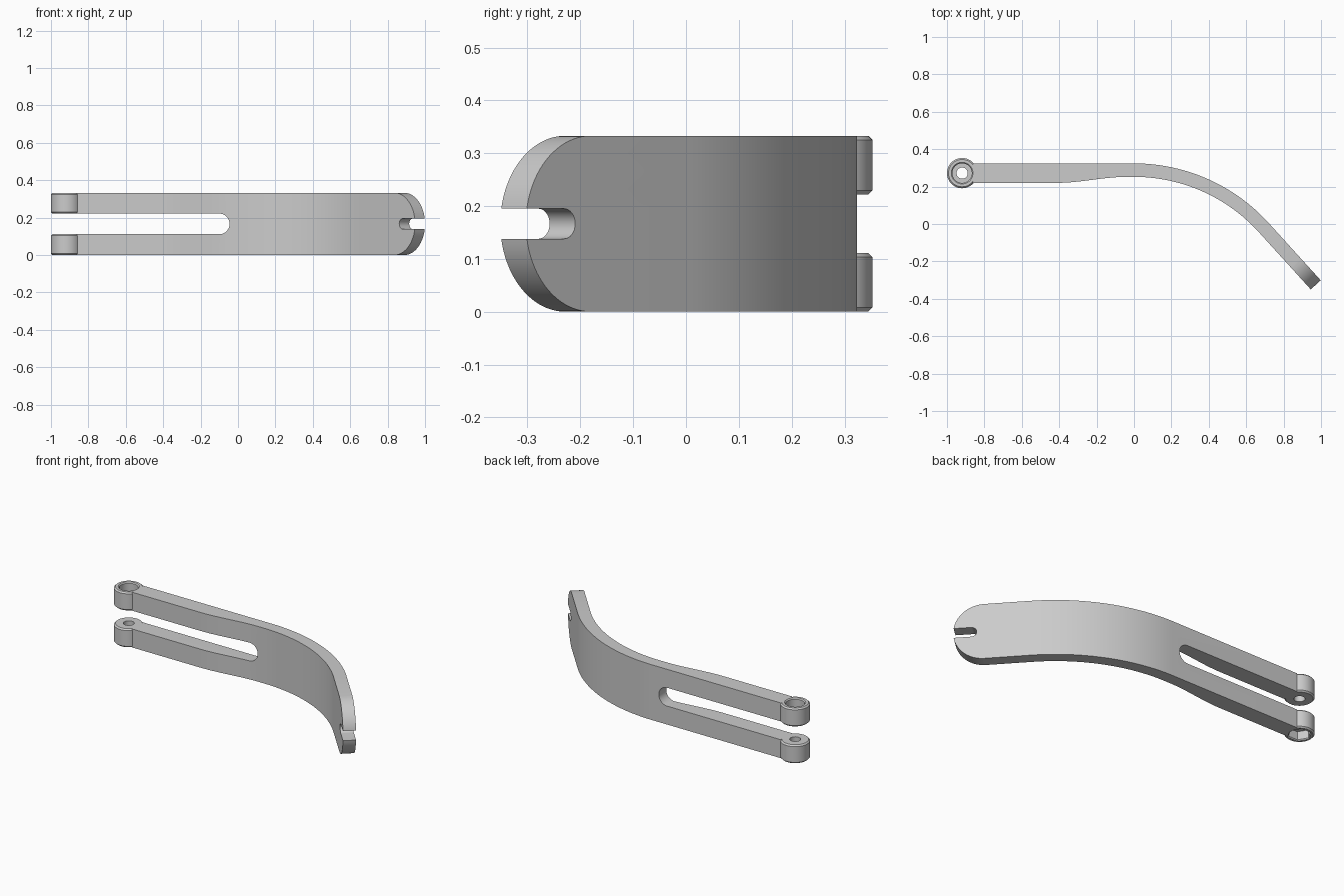
import bpy, bmesh
from math import sin, cos, pi, radians
from mathutils import Vector as V

if "Cube" in bpy.data.objects:
    bpy.data.objects.remove(bpy.data.objects["Cube"])

H = 0.333            # full height
MID = H / 2
SLOT = 0.0552        # half width of the long slot
T = 0.072            # thickness of the curved blade
ANG = radians(47.7)  # final slope of the blade
D = V((cos(ANG), -sin(ANG), 0))
N = V((sin(ANG), cos(ANG), 0))
TIP = V((1.0, -0.303, 0))
X, Y, Z = V((1, 0, 0)), V((0, 1, 0)), V((0, 0, 1))


def finish(name, bm):
    bmesh.ops.recalc_face_normals(bm, faces=bm.faces)
    me = bpy.data.meshes.new(name)
    bm.to_mesh(me)
    bm.free()
    ob = bpy.data.objects.new(name, me)
    bpy.context.collection.objects.link(ob)
    return ob


def prism(name, pts, origin, u, v, w):
    """Extrude a 2D outline lying in the u/v plane along w."""
    bm = bmesh.new()
    a = [bm.verts.new(origin + u * p + v * q) for p, q in pts]
    b = [bm.verts.new(vert.co + w) for vert in a]
    bm.faces.new(a)
    bm.faces.new(b[::-1])
    for i in range(len(a)):
        j = (i + 1) % len(a)
        bm.faces.new((a[i], a[j], b[j], b[i]))
    return finish(name, bm)


def lathe(name, profile, centre, seg=48):
    """Spin a closed (radius, z, is_hex) profile about a vertical axis."""
    bm = bmesh.new()
    rings = []
    for r, z, hexed in profile:
        ring = []
        for i in range(seg):
            t = 2 * pi * i / seg
            k = cos(pi / 6) / cos(t % (pi / 3) - pi / 6) if hexed else 1
            ring.append(bm.verts.new((centre[0] + r * k * cos(t), centre[1] + r * k * sin(t), z)))
        rings.append(ring)
    for n, ra in enumerate(rings):
        rb = rings[(n + 1) % len(rings)]
        for i in range(seg):
            j = (i + 1) % seg
            bm.faces.new((ra[i], ra[j], rb[j], rb[i]))
    return finish(name, bm)


def arc(cx, cy, r, a0, a1, n):
    return [(cx + r * cos(a0 + (a1 - a0) * i / n), cy + r * sin(a0 + (a1 - a0) * i / n))
            for i in range(n + 1)]


def smooth(ob):
    bpy.ops.object.select_all(action='DESELECT')
    ob.select_set(True)
    bpy.context.view_layer.objects.active = ob
    bpy.ops.object.shade_smooth_by_angle(angle=radians(30))


# Blade side profile: straight arm, arc, straight tail, then back along the inside
R, CY = 0.973, 0.324 - 0.973
outer = [(-0.86, 0.324)] + arc(0, CY, R, pi / 2, pi / 2 - ANG, 40) + [tuple(TIP.xy)]
inner = [tuple((TIP - N * T).xy)] + arc(0, CY, R - T, pi / 2 - ANG, pi / 2, 40)
for i in range(17):
    t = 1 - i / 16
    inner.append((-0.41 + 0.37 * t, 0.220 + (CY + R - T - 0.220) * t * t * (3 - 2 * t)))
inner.append((-0.86, 0.220))
blade = prism("lever_blade", outer + inner, V((0, 0, 0)), X, Y, Z * H)

# Long slot cutter with a rounded end
slot = [(-1.2, -SLOT)] + arc(-0.045 - SLOT, 0, SLOT, -pi / 2, pi / 2, 24) + [(-1.2, SLOT)]
cut_slot = prism("slot_cutter", slot, V((0, -0.2, MID)), X, Z, Y * 0.9)

# Tip cutter: leaves a round end with a notch in it
g, depth = 0.0285, 0.126
a0 = 0.172
half = arc(-MID, 0, MID, pi / 2, a0, 20)
half[0] = (-MID, MID + 0.001)
notch = arc(-depth + g, 0, g, pi / 2, 3 * pi / 2, 16)
tip = ([(0.1, 0.25), (-MID - 0.004, 0.25)] + half + notch
       + [(s, -z) for s, z in reversed(half)] + [(-MID - 0.004, -0.25), (0.1, -0.25)])
cut_tip = prism("tip_cutter", tip, TIP + Z * MID - N * 0.2, D, Z, N * 0.3)

for cutter in (cut_slot, cut_tip):
    cutter.hide_render = True
    bpy.context.view_layer.objects.active = blade
    m = blade.modifiers.new("cut", 'BOOLEAN')
    m.operation, m.solver, m.object = 'DIFFERENCE', 'EXACT', cutter
    bpy.ops.object.modifier_apply(modifier=m.name)
    bpy.data.objects.remove(cutter)
smooth(blade)

# Pivot eyes: round screw recess on top, hexagonal nut recess underneath
C, RO, CH, BORE = (-0.919, 0.272), 0.081, 0.008, 0.03
for name, face, back, s, hexed in (("upper_pivot_eye", H, MID + SLOT, -1, False),
                                   ("lower_pivot_eye", 0, MID - SLOT, 1, True)):
    rec = 0.062 if hexed else 0.052
    profile = [(RO - CH, face, False), (RO, face + s * CH, False),
               (RO, back - s * CH, False), (RO - CH, back, False),
               (BORE, back, False), (BORE, face + s * 0.055, False),
               (rec, face + s * 0.055, hexed), (rec, face + s * 0.006, hexed),
               (rec + 0.006, face, hexed)]
    smooth(lathe(name, profile, C))
